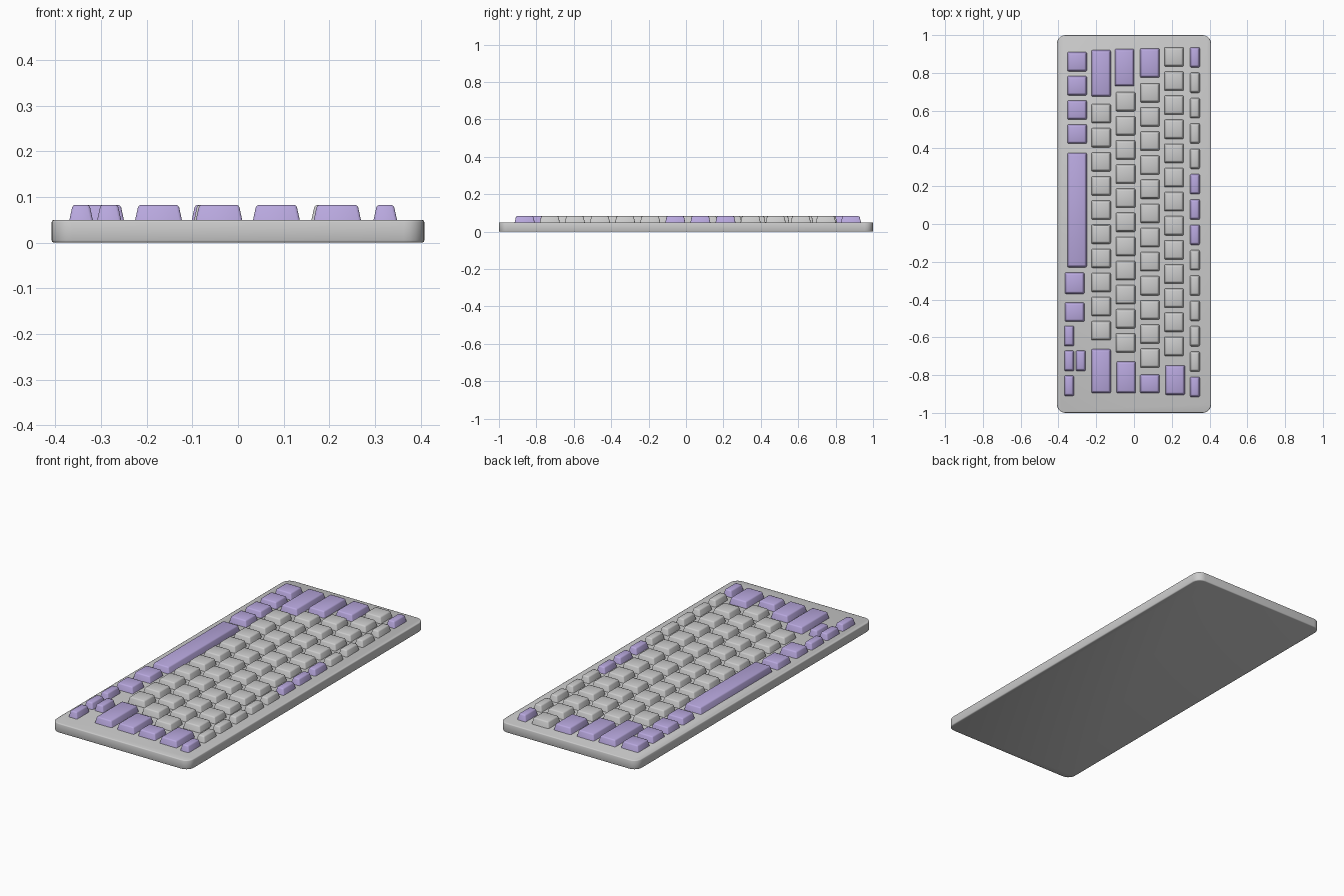
import bpy, bmesh, math

if "Cube" in bpy.data.objects:
    bpy.data.objects.remove(bpy.data.objects["Cube"])

purple = bpy.data.materials.new("purple_keys")
purple.diffuse_color = (0.48, 0.39, 0.73, 1)
purple.use_nodes = True
purple.node_tree.nodes["Principled BSDF"].inputs["Base Color"].default_value = purple.diffuse_color


def finish(bm, name, mat=None, angle=60):
    bmesh.ops.recalc_face_normals(bm, faces=bm.faces)
    me = bpy.data.meshes.new(name)
    bm.to_mesh(me)
    bm.free()
    ob = bpy.data.objects.new(name, me)
    bpy.context.collection.objects.link(ob)
    if mat:
        me.materials.append(mat)
    bpy.ops.object.select_all(action='DESELECT')
    ob.select_set(True)
    bpy.context.view_layer.objects.active = ob
    bpy.ops.object.shade_smooth_by_angle(angle=math.radians(angle))
    return ob


def block(x0, x1, y0, y1, z0, z1, taper=0.0):
    """Box whose top is inset by taper on every side."""
    bm = bmesh.new()
    bmesh.ops.create_cube(bm, size=1)
    for v in bm.verts:
        t = taper if v.co.z > 0 else 0
        v.co.x = x1 - t if v.co.x > 0 else x0 + t
        v.co.y = y1 - t if v.co.y > 0 else y0 + t
        v.co.z = z1 if v.co.z > 0 else z0
    return bm


def bevel(bm, edges, width, segs):
    bmesh.ops.bevel(bm, geom=edges, offset=width, segments=segs,
                    profile=0.5, affect='EDGES', clamp_overlap=True)


def key(name, x0, x1, y0, y1, mat=None):
    bm = block(x0, x1, y0, y1, 0.046, 0.083, 0.008)
    # round the sides and the top, leave the foot square
    edges = [e for e in bm.edges if max(v.co.z for v in e.verts) > 0.06]
    bevel(bm, edges, 0.006, 2)
    finish(bm, name, mat)


# case: rounded slab with softened rims
bm = block(-0.408, 0.408, -1, 1, 0, 0.05)
bevel(bm, [e for e in bm.edges if abs(e.verts[0].co.z - e.verts[1].co.z) > 0.01], 0.045, 5)
rims = [e for e in bm.edges if abs(e.verts[0].co.z - e.verts[1].co.z) < 0.001]
bevel(bm, rims, 0.005, 2)
finish(bm, "case")

# character rows: x range, first key top y, key count
STEP, SIZE = 0.1277, 0.103
rows = [
    ("home_lower", -0.226, -0.122, 0.636, 10),
    ("home", -0.097, 0.008, 0.699, 11),
    ("upper", 0.033, 0.136, 0.746, 12),
    ("number", 0.160, 0.264, 0.936, 13),
]
for name, x0, x1, top, count in rows:
    for i in range(count):
        y = top - i * STEP
        key(f"{name}_row_key_{i + 1}", x0, x1, y - SIZE, y)

# function row: half-depth keys, some purple
for i in range(14):
    y = 0.936 - i * 0.1342
    key(f"function_key_{i + 1}", 0.296, 0.349, y - 0.108, y,
        purple if i in (0, 5, 6, 7, 13) else None)

# purple modifier keys: x0, x1, y0, y1
modifiers = {
    "left_modifier_1": (-0.353, -0.249, 0.807, 0.911),
    "left_modifier_2": (-0.353, -0.249, 0.680, 0.784),
    "left_modifier_3": (-0.353, -0.249, 0.552, 0.656),
    "left_modifier_4": (-0.353, -0.249, 0.424, 0.528),
    "space_bar": (-0.353, -0.249, -0.230, 0.377),
    "right_modifier_1": (-0.366, -0.262, -0.371, -0.256),
    "right_modifier_2": (-0.366, -0.262, -0.518, -0.415),
    "left_arrow": (-0.370, -0.317, -0.647, -0.538),
    "down_arrow": (-0.370, -0.317, -0.779, -0.670),
    "up_arrow": (-0.309, -0.255, -0.779, -0.670),
    "right_arrow": (-0.370, -0.317, -0.911, -0.802),
    "left_shift": (-0.226, -0.122, 0.674, 0.921),
    "right_shift": (-0.226, -0.122, -0.896, -0.662),
    "caps_key": (-0.102, 0.002, 0.729, 0.927),
    "enter_key": (-0.093, 0.010, -0.896, -0.727),
    "tab_key": (0.032, 0.136, 0.774, 0.931),
    "slash_key": (0.032, 0.136, -0.896, -0.796),
    "backspace_key": (0.165, 0.270, -0.905, -0.747),
}
for name, box in modifiers.items():
    key(name, *box, purple)
